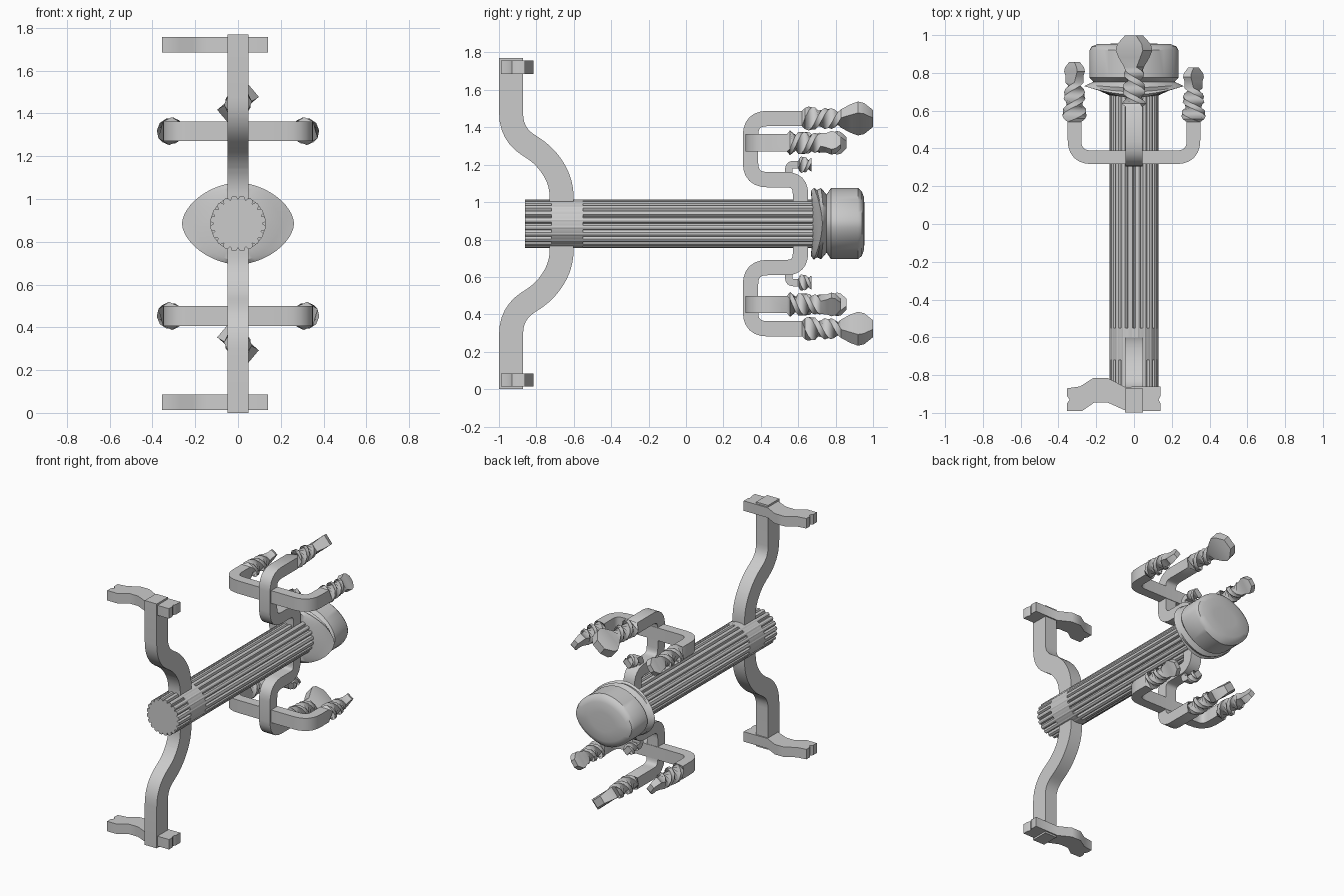
import bpy, bmesh, math
from mathutils import Vector

if "Cube" in bpy.data.objects:
    bpy.data.objects.remove(bpy.data.objects["Cube"])

CZ = 0.885  # height of the column axis; the model mirrors about it


def finish(name, bm, angle=35):
    bmesh.ops.recalc_face_normals(bm, faces=bm.faces)
    me = bpy.data.meshes.new(name)
    bm.to_mesh(me)
    bm.free()
    ob = bpy.data.objects.new(name, me)
    bpy.context.collection.objects.link(ob)
    bpy.ops.object.select_all(action='DESELECT')
    ob.select_set(True)
    bpy.context.view_layer.objects.active = ob
    bpy.ops.object.shade_smooth_by_angle(angle=math.radians(angle))
    return ob


def loft(name, rings, angle=35):
    """Skin closed rings of points and cap both ends."""
    bm = bmesh.new()
    vs = [[bm.verts.new(p) for p in r] for r in rings]
    n = len(vs[0])
    for a, b in zip(vs, vs[1:]):
        for i in range(n):
            bm.faces.new((a[i], a[(i + 1) % n], b[(i + 1) % n], b[i]))
    bm.faces.new(vs[0])
    bm.faces.new(vs[-1])
    return finish(name, bm, angle)


def rounded(pts, radius, steps=6):
    """Path with its inner corners rounded off."""
    pts = [Vector(p) for p in pts]
    out = [pts[0]]
    for a, b, c in zip(pts, pts[1:], pts[2:]):
        r = min(radius, (a - b).length * .49, (c - b).length * .49)
        p, q = b + (a - b).normalized() * r, b + (c - b).normalized() * r
        for i in range(steps + 1):
            t = i / steps
            out.append(p * (1 - t) ** 2 + b * 2 * t * (1 - t) + q * t * t)
    return out + [pts[-1]]


def sweep(name, stations, side, flip):
    """Sweep a rectangle; station = (point, half width, half depth, twist)."""
    side, rings = Vector(side), []
    P = [s[0] for s in stations]
    for i, (p, w, d, tw) in enumerate(stations):
        t = (P[min(i + 1, len(P) - 1)] - P[max(i - 1, 0)]).normalized()
        n = side.cross(t)
        u = side * math.cos(tw) + n * math.sin(tw)
        v = n * math.cos(tw) - side * math.sin(tw)
        ring = [p + u * w * a + v * d * b for a, b in ((1, 1), (-1, 1), (-1, -1), (1, -1))]
        rings.append([(q.x * flip[0], q.y, CZ + q.z * flip[1]) for q in ring])
    return loft(name, rings)


def twisted_tip(end, length, r, blade, twist):
    """Stations of a twisted stem, ending in a faceted blade when blade > 0."""
    st = []
    for i in range(1, 13):
        t = i / 12
        st.append((end + Vector((0, length * t, 0)), r * (1.2 - .35 * t), r * .6, twist * t))
    if blade:
        for f, w, d in ((.55, .8, .4), (.95, 1, .42), (1.3, .9, .4), (1.8, .4, .3)):
            st.append((end + Vector((0, length + blade * f, 0)), blade * w, blade * d, twist))
    return st


# fluted column
rings = []
flutes = 20
for y, k in ((-.86, 1), (.68, 1)):
    ring = []
    for i in range(flutes):
        for off, r in ((0, .113), (.22, .128), (.5, .131), (.78, .128)):
            a = 2 * math.pi * (i + off) / flutes
            ring.append((r * math.cos(a), y, CZ + r * math.sin(a)))
    rings.append(ring)
loft("fluted_column", rings, 30)

# smooth sleeve where the wall bracket crosses the column
loft("column_sleeve", [[(.129 * math.cos(a), y, CZ + .129 * math.sin(a))
                        for a in [2 * math.pi * i / 32 for i in range(32)]] for y in (-.72, -.55)])

# lens-shaped collar and end knob: (y, half width, half height, backward bend of the tips)
knob = [(.672, .11, .11, 0), (.668, .20, .175, .045), (.684, .262, .192, .045),
        (.70, .262, .18, .03), (.722, .25, .19, .015), (.752, .215, .155, 0),
        (.775, .235, .19, 0), (.92, .235, .19, 0), (.94, .224, .172, 0), (.952, .195, .14, 0),
        (.955, .1, .07, 0)]
rings = []
for y, a, b, bend in knob:
    n = 2 / 1.75
    ring = []
    for i in range(48):
        c, s = math.cos(2 * math.pi * i / 48), math.sin(2 * math.pi * i / 48)
        ring.append((a * math.copysign(abs(c) ** n, c), y + bend * c * c,
                     CZ + b * math.copysign(abs(s) ** n, s)))
    rings.append(ring)
loft("end_knob", rings, 35)

# wavy foot plate outline (x, y)
plate = [(-.355, -.87), (-.285, -.86), (-.215, -.815), (-.14, -.815), (-.05, -.862), (.14, -.86),
         (.14, -.91), (.13, -.93), (.14, -.95), (.14, -.99), (-.04, -.99), (-.14, -.945), (-.21, -.945),
         (-.275, -.99), (-.355, -.99), (-.355, -.95), (-.34, -.93), (-.355, -.91)]

for s, tag in ((1, "upper"), (-1, "lower")):
    # S-shaped wall bracket with its plate
    path = rounded([(0, -.665, 0), (0, -.665, .22), (0, -.75, .36), (0, -.935, .48), (0, -.935, .885)], .16)
    sweep(tag + "_wall_bracket", [(p, .048, .064, 0) for p in path], (1, 0, 0), (1, s))
    loft(tag + "_foot_plate", [[(x, y, CZ + s * z) for x, y in plate] for z in (.80, .872)])

    # main hook with twisted blade tip
    path = rounded([(0, .612, .08), (0, .612, .235), (0, .345, .235), (0, .345, .562), (0, .62, .562)], .09)
    st = [(p, .044, .041, 0) for p in path]
    sweep(tag + "_main_hook", st + twisted_tip(path[-1], .21, .05, .094, math.radians(400)), (1, 0, 0), (1, s))

    # small inner hook
    path = rounded([(0, .55, .22), (0, .55, .315), (0, .60, .315)], .04)
    st = [(p, .03, .02, 0) for p in path]
    sweep(tag + "_inner_hook", st + twisted_tip(path[-1], .07, .035, 0, 4), (1, 0, 0), (1, s))

    # pair of side hooks
    for sx, lr in ((1, "right"), (-1, "left")):
        path = rounded([(0, .353, .432), (.315, .353, .432), (.315, .54, .432)], .14)
        st = [(p, .046, .036, 0) for p in path]
        tip = twisted_tip(path[-1], .18 if sx > 0 else .21, .05, .06, math.radians(395))
        sweep(f"{tag}_{lr}_side_hook", st + tip, (0, 0, 1), (sx, s))
